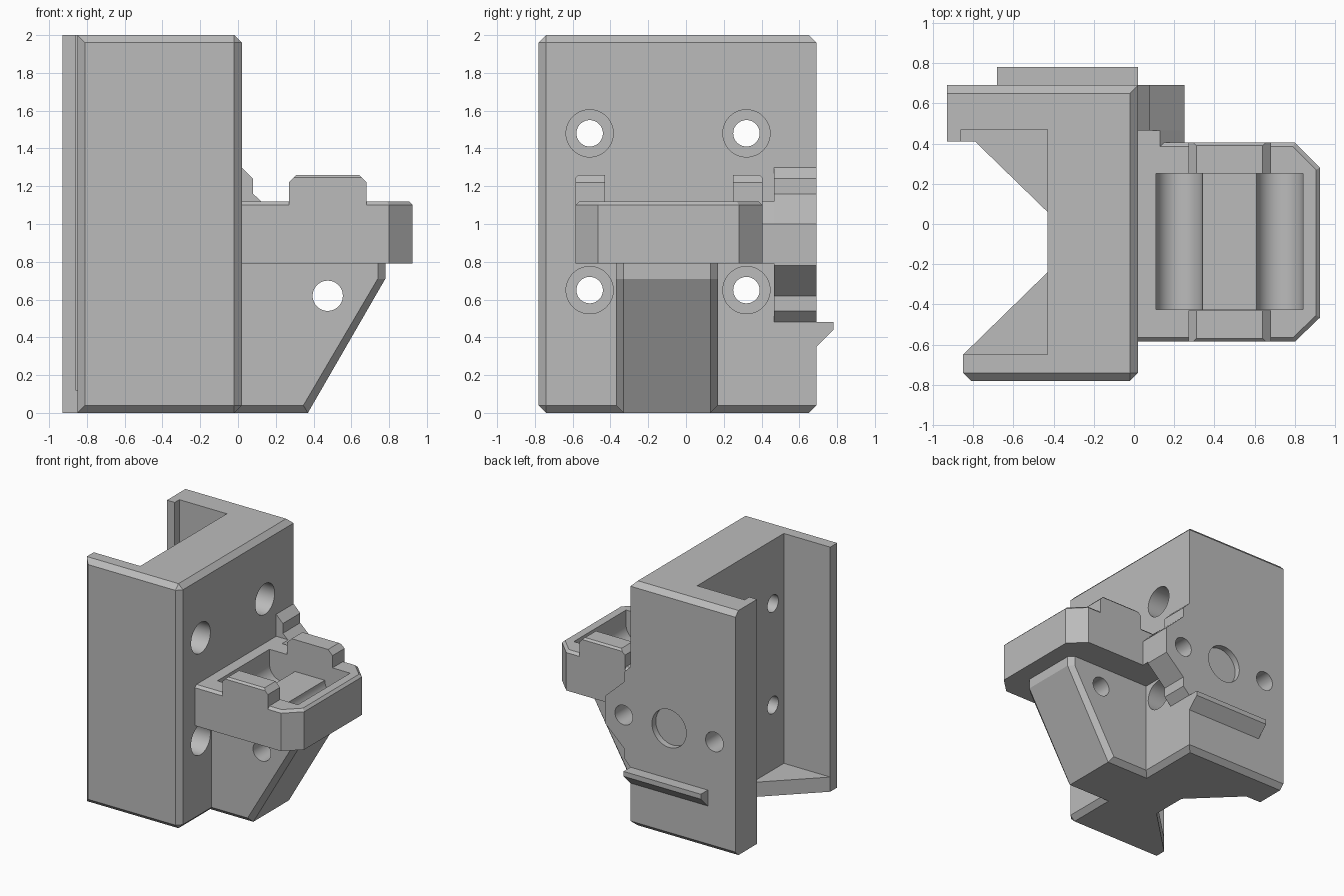
import bpy, bmesh, math
from mathutils import Matrix, Vector

old = bpy.data.objects.get("Cube")
if old:
    bpy.data.objects.remove(old, do_unlink=True)

GREY = (0.5, 0.5, 0.5, 1)
mat = bpy.data.materials.new("plain grey")
mat.use_nodes = True
mat.diffuse_color = GREY
mat.node_tree.nodes["Principled BSDF"].inputs["Base Color"].default_value = GREY


def finish(name, bm):
    bmesh.ops.recalc_face_normals(bm, faces=bm.faces)
    mesh = bpy.data.meshes.new(name)
    bm.to_mesh(mesh)
    bm.free()
    mesh.materials.append(mat)
    ob = bpy.data.objects.new(name, mesh)
    bpy.context.collection.objects.link(ob)
    return ob


def hull(name, points):
    bm = bmesh.new()
    for p in points:
        bm.verts.new(p)
    bmesh.ops.convex_hull(bm, input=bm.verts[:])
    bmesh.ops.dissolve_limit(bm, angle_limit=0.01, verts=bm.verts[:], edges=bm.edges[:])
    return finish(name, bm)


def prism(name, profile, axis, lo, hi):
    """Extrude a 2D profile along an axis: (x, z) for Y, (y, z) for X, (x, y) for Z."""
    place = {"X": lambda a, b, d: (d, a, b),
             "Y": lambda a, b, d: (a, d, b),
             "Z": lambda a, b, d: (a, b, d)}[axis]
    bm = bmesh.new()
    face = bm.faces.new([bm.verts.new(place(a, b, lo)) for a, b in profile])
    ext = bmesh.ops.extrude_face_region(bm, geom=[face])
    move = Vector(place(0, 0, hi - lo))
    bmesh.ops.translate(bm, vec=move, verts=[v for v in ext["geom"] if isinstance(v, bmesh.types.BMVert)])
    return finish(name, bm)


def box(name, x0, x1, y0, y1, z0, z1):
    return prism(name, [(x0, y0), (x1, y0), (x1, y1), (x0, y1)], "Z", z0, z1)


def rod(axis, a, b, radius, lo, hi):
    ring = [(a + radius * math.cos(t * math.pi / 24), b + radius * math.sin(t * math.pi / 24))
            for t in range(48)]
    return prism("cutter", ring, axis, lo, hi)


def boolean(ob, others, operation="DIFFERENCE"):
    for other in others:
        mod = ob.modifiers.new("cut", "BOOLEAN")
        mod.operation, mod.solver, mod.object = operation, "EXACT", other
        bpy.context.view_layer.update()
        graph = bpy.context.evaluated_depsgraph_get()
        mesh = bpy.data.meshes.new_from_object(ob.evaluated_get(graph))
        ob.modifiers.clear()
        ob.data = mesh
        bpy.data.objects.remove(other, do_unlink=True)


C = 0.04  # general chamfer

# Main bracket body: chamfered block, opened on the left side
points = []
for z, inset in ((0, C), (C, 0), (2 - C, 0), (2, C)):
    back, right = 0.69 - inset, 0.02 - inset
    points += [(-0.93, back, z), (right, back, z), (right, -0.78 + C, z), (-0.93, -0.78 + inset, z)]
    points.append((0.02 - C, -0.78 + inset, z))
body = hull("bracket_body", points)
front_corner = [(-0.85, -0.65), (-0.85, -0.74), (-0.80, -0.79), (-0.80, -1), (-1.1, -1)]
channel = [(-1.1, 0.41), (-0.86, 0.41), (-0.86, 0.47), (-0.43, 0.47), (-0.43, -0.65)]
floor_gap = [(-1.1, 0.41), (-0.79, 0.41), (-0.43, 0.06), (-0.43, -0.24)]
cuts = [prism("cutter", channel + front_corner, "Z", 0.12, 2.2),
        prism("cutter", floor_gap + front_corner, "Z", -0.2, 0.3)]
# Counterbored screw holes through the web
for y in (-0.51, 0.32):
    for z in (0.65, 1.48):
        cuts += [rod("X", y, z, 0.07, -0.6, 0.2), rod("X", y, z, 0.125, -0.22, 0.2)]
# Back wall holes and shallow round recess
HOLE_Z = 0.89
cuts += [rod("Y", -0.74, HOLE_Z, 0.08, 0.43, 0.9),
         rod("Y", 0.08, HOLE_Z, 0.08, 0.43, 0.9),
         rod("Y", -0.33, HOLE_Z, 0.155, 0.64, 0.9)]
boolean(body, cuts)

# Ledge along the back wall
prism("back_ledge", [(0.68, 0.48), (0.78, 0.48), (0.78, 0.44), (0.69, 0.35), (0.68, 0.35)],
      "X", -0.68, 0.02)

# Ear around the outer back hole, mirrored about the hole height
upper = [(0.25, 0.11), (0.08, 0.27), (0.08, 0.35), (0.02, 0.41), (0, 0.41)]
outline = [(x, HOLE_Z + h) for x, h in upper] + [(x, HOLE_Z - h) for x, h in reversed(upper)]
ear = prism("hole_ear", outline, "Y", 0.465, 0.69)
boolean(ear, [rod("Y", 0.08, HOLE_Z, 0.08, 0.43, 0.9)])
prism("ear_link", [(0, 0.79), (0.25, 0.79), (0.25, 1.0), (0.13, 1.12), (0, 1.12)], "Y", 0.38, 0.465)

# Tray with clipped corners and a thin top chamfer
points = []
for z, i in ((0.79, 0), (1.10, 0), (1.12, 0.02)):
    for x, y in ((0, -0.585 + i), (0.80 - i / 2, -0.585 + i), (0.925 - i, -0.465 + i / 2),
                 (0.925 - i, 0.28 - i / 2), (0.80 - i / 2, 0.405 - i), (0, 0.405 - i)):
        points.append((x, y, z))
tray = hull("tray", points)
# Raised end walls
for y0, y1, in0, in1 in ((-0.585, -0.43, 0.015, 0), (0.245, 0.405, 0, 0.015)):
    points = []
    for x0, x1, z, i in ((0.27, 0.68, 1.0, 0), (0.27, 0.68, 1.22, 0),
                         (0.295, 0.655, 1.245, 0), (0.31, 0.64, 1.26, 1)):
        for x in (x0, x1):
            points += [(x, y0 + i * in0, z), (x, y1 - i * in1, z)]
    boolean(tray, [hull("end_wall", points)], "UNION")
# Pocket: two round channels with a raised pad between them
pocket = [box("cutter", 0.11, 0.84, -0.425, 0.25, 1.0, 1.4)]
pocket += [rod("Y", x, 1.0, 0.115, -0.425, 0.25) for x in (0.225, 0.725)]
boolean(tray, pocket)

# Support arm under the tray, chamfered on both sides
points = []
for y, i in ((-0.37, C), (-0.33, 0), (0.13, 0), (0.17, C)):
    points += [(x, y, z) for x, z in ((-0.1, i), (0.37 - i * 0.6, i), (0.78 - i, 0.71),
                                      (0.78 - i, 0.80), (-0.1, 0.80))]
arm = hull("support_arm", points)
boolean(arm, [rod("Y", 0.475, 0.62, 0.08, -0.6, 0.6)])

# Smooth round walls, keep hard edges
bpy.ops.object.select_all(action="DESELECT")
for ob in (body, ear, tray, arm):
    ob.select_set(True)
    bpy.context.view_layer.objects.active = ob
bpy.ops.object.shade_smooth_by_angle(angle=math.radians(20))
